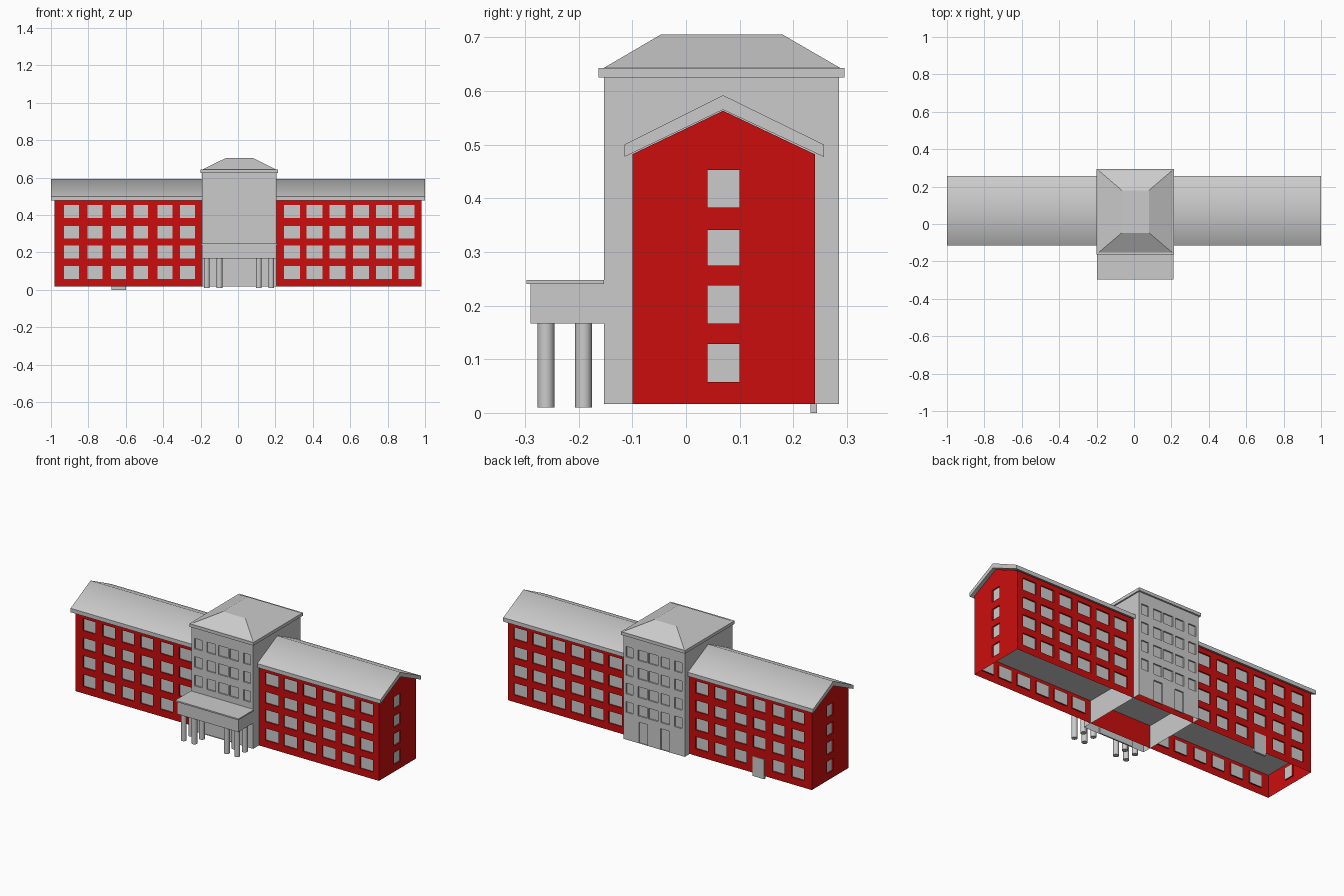
import bpy, bmesh, math
from mathutils import Vector

if "Cube" in bpy.data.objects:
    bpy.data.objects.remove(bpy.data.objects["Cube"])

RED = bpy.data.materials.new("red_wall")
RED.diffuse_color = (0.6, 0.004, 0.004, 1)
RED.use_nodes = True
RED.node_tree.nodes["Principled BSDF"].inputs["Base Color"].default_value = RED.diffuse_color

def finish(bm, name, mat=None, weld=True):
    if weld:
        bmesh.ops.remove_doubles(bm, verts=bm.verts, dist=1e-5)
    me = bpy.data.meshes.new(name)
    bm.to_mesh(me)
    bm.free()
    ob = bpy.data.objects.new(name, me)
    bpy.context.collection.objects.link(ob)
    if mat:
        me.materials.append(mat)
    return ob

def quad(bm, *pts):
    f = bm.faces.new([bm.verts.new(p) for p in pts])
    return f

def prism(name, profile, x0, x1):
    """Extrude a (y, z) profile along x."""
    bm = bmesh.new()
    f = quad(bm, *[(x0, y, z) for y, z in profile])
    ext = bmesh.ops.extrude_face_region(bm, geom=[f])["geom"]
    bmesh.ops.translate(bm, vec=(x1 - x0, 0, 0), verts=[v for v in ext if isinstance(v, bmesh.types.BMVert)])
    bmesh.ops.recalc_face_normals(bm, faces=bm.faces)
    return finish(bm, name)

def box(name, x0, x1, y0, y1, z0, z1):
    return prism(name, [(y0, z0), (y1, z0), (y1, z1), (y0, z1)], x0, x1)

def facade(wall, panes, point, u0, u1, z0, z1, rects, depth=0.008):
    """Wall grid with recessed window panes; point(u, z, d) places it, d = inward depth."""
    us = sorted({u0, u1, *[u for r in rects for u in r[:2]]})
    zs = sorted({z0, z1, *[z for r in rects for z in r[2:]]})
    for a, b in zip(us, us[1:]):
        for c, d in zip(zs, zs[1:]):
            m, n = (a + b) / 2, (c + d) / 2
            if not any(r[0] < m < r[1] and r[2] < n < r[3] for r in rects):
                quad(wall, point(a, c, 0), point(b, c, 0), point(b, d, 0), point(a, d, 0))
    for a, b, c, d in rects:
        ring = [(a, c), (b, c), (b, d), (a, d)]
        for p, q in zip(ring, ring[1:] + ring[:1]):
            quad(wall, point(*p, 0), point(*p, depth), point(*q, depth), point(*q, 0))
        quad(panes, *[point(*p, depth) for p in ring])

def front(y):
    return lambda u, z, d: (u, y + d, z)
def back(y):
    return lambda u, z, d: (-u, y - d, z)
def right(x):
    return lambda u, z, d: (x - d, u, z)
def left(x):
    return lambda u, z, d: (x + d, -u, z)

BASE, EAVE, RIDGE, MID = 0.017, 0.482, 0.563, 0.069
Y0, Y1, XE = -0.10, 0.24, 0.98

# red wings: one long hall, open underneath
rows = [(0.058, 0.128), (0.167, 0.237), (0.275, 0.341), (0.383, 0.453)]
cols = [(c - 0.04, c + 0.04) for c in (-0.89, -0.765, -0.64, -0.52, -0.391, -0.27)]
cols += [(c - 0.043, c + 0.043) for c in (0.289, 0.409, 0.532, 0.657, 0.78, 0.90)]
wall, panes = bmesh.new(), bmesh.new()
fr = [(a, b, c, d) for a, b in cols for c, d in rows]
facade(wall, panes, front(Y0), -XE, XE, BASE, EAVE, fr)
bk = [(-b, -a, c, d) for a, b, c, d in fr if not (abs(a + 0.68) < 0.01 and c < 0.1)]
facade(wall, panes, back(Y1), -XE, XE, BASE, EAVE, bk)
facade(wall, panes, right(XE), Y0, Y1, BASE, EAVE, [(0.04, 0.10, *r) for r in rows])
facade(wall, panes, left(-XE), -Y1, -Y0, BASE, EAVE, [(-0.10, -0.04, *r) for r in rows])
for s in (-1, 1):
    tri = [(s * XE, Y0, EAVE), (s * XE, Y1, EAVE), (s * XE, MID, RIDGE)]
    quad(wall, *(tri if s > 0 else tri[::-1]))
finish(wall, "wing_walls", RED)
finish(panes, "wing_windows")

# ground-floor ceiling, seen from below
bm = bmesh.new()
quad(bm, (-XE, Y0, 0.15), (-XE, Y1, 0.15), (XE, Y1, 0.15), (XE, Y0, 0.15))
finish(bm, "wing_floor")

# gabled roof
roof = prism("wing_roof", [(-0.115, 0.477), (MID, 0.565), (0.257, 0.477),
                           (0.257, 0.5), (MID, 0.592), (-0.115, 0.5)], -1, 1)
bpy.context.view_layer.objects.active = roof
roof.select_set(True)
bpy.ops.object.shade_smooth_by_angle(angle=math.radians(58))
roof.select_set(False)

# back door of the left wing
box("wing_back_door", -0.675, -0.6, 0.232, 0.244, 0.0, 0.115)

# central tower walls
TX0, TX1, TY0, TY1, TZ = -0.192, 0.205, -0.153, 0.285, 0.625
tcols = [(-0.174, -0.126), (-0.094, -0.037), (-0.02, 0.043), (0.052, 0.11), (0.143, 0.188)]
trows = [(0.5, 0.56), (0.392, 0.454), (0.284, 0.346), (0.176, 0.238)]
wall, panes = bmesh.new(), bmesh.new()
fr = [(a, b, c, d) for a, b in tcols for c, d in trows]
facade(wall, panes, front(TY0), TX0, TX1, BASE, TZ,
       [r for r in fr if r[2] > 0.25] + [(-0.11, 0.105, BASE, 0.135)])
facade(wall, panes, back(TY1), -TX1, -TX0, BASE, TZ,
       [(-b, -a, c, d) for a, b, c, d in fr] + [(-0.105, -0.05, BASE, 0.14), (0.035, 0.09, BASE, 0.14)])
facade(wall, panes, right(TX1), TY0, TY1, BASE, TZ, [])
facade(wall, panes, left(TX0), -TY1, -TY0, BASE, TZ, [])
finish(wall, "tower_walls")
finish(panes, "tower_windows")
bm = bmesh.new()
for a, b in ((TY0, Y0), (Y1, TY1)):
    quad(bm, (TX0, a, 0.15), (TX0, b, 0.15), (TX1, b, 0.15), (TX1, a, 0.15))
finish(bm, "tower_floor")

# tower cornice and truncated hip roof
box("tower_cornice", -0.2, 0.213, -0.163, 0.295, TZ, 0.643)
bm = bmesh.new()
lo = [(-0.19, -0.153), (0.205, -0.153), (0.205, 0.287), (-0.19, 0.287)]
hi = [(-0.065, -0.047), (0.08, -0.047), (0.08, 0.18), (-0.065, 0.18)]
for i in range(4):
    j = (i + 1) % 4
    quad(bm, (*lo[i], 0.643), (*lo[j], 0.643), (*hi[j], 0.705), (*hi[i], 0.705))
quad(bm, *[(*p, 0.705) for p in hi])
finish(bm, "tower_roof")

# entrance portico
box("portico_block", -0.192, 0.205, -0.29, TY0, 0.167, 0.24)
box("portico_slab", -0.197, 0.211, -0.297, TY0, 0.24, 0.248)
for x in (-0.167, -0.099, 0.111, 0.178):
    for y in (-0.261, -0.191):
        bpy.ops.mesh.primitive_cylinder_add(vertices=24, radius=0.0155, depth=0.158, location=(x, y, 0.089))
        bpy.context.object.name = "portico_column"
        bpy.ops.object.shade_smooth_by_angle()
